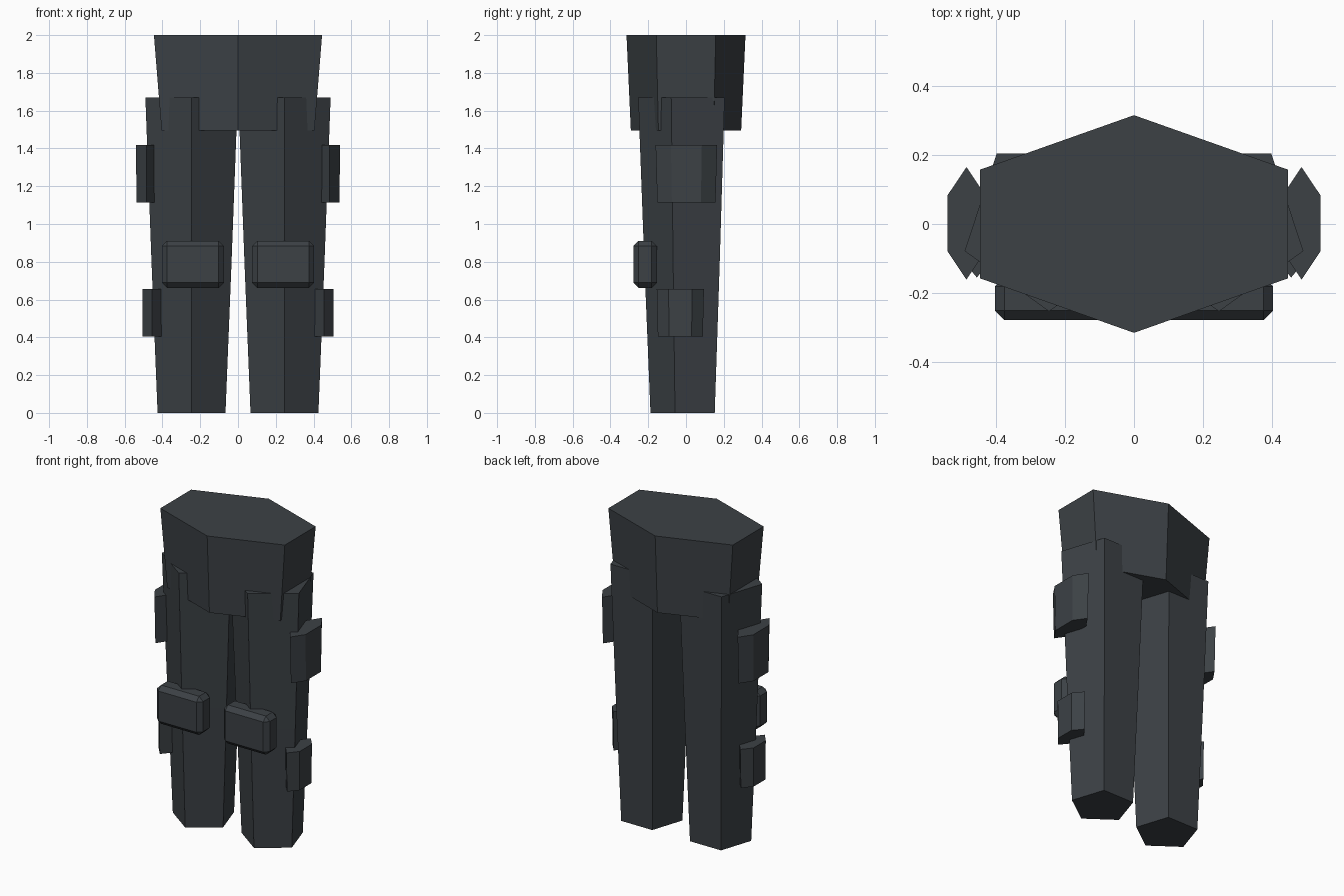
import bpy, bmesh, math

if "Cube" in bpy.data.objects:
    bpy.data.objects.remove(bpy.data.objects["Cube"])

mat = bpy.data.materials.new("dark_slate")
mat.diffuse_color = (0.045, 0.053, 0.060, 1)
mat.use_nodes = True
mat.node_tree.nodes["Principled BSDF"].inputs["Base Color"].default_value = mat.diffuse_color


def finish(name, bm):
    bmesh.ops.recalc_face_normals(bm, faces=bm.faces)
    me = bpy.data.meshes.new(name)
    bm.to_mesh(me)
    bm.free()
    me.materials.append(mat)
    ob = bpy.data.objects.new(name, me)
    bpy.context.collection.objects.link(ob)
    return ob


def prism(name, sides, cx, cy, levels):
    """Loft of polygons with one corner facing front; levels = (z, radius x, radius y)."""
    bm = bmesh.new()
    rings = []
    for z, rx, ry in levels:
        ring = []
        for i in range(sides):
            a = -math.pi / 2 + 2 * math.pi * i / sides
            ring.append(bm.verts.new((cx + rx * math.cos(a), cy + ry * math.sin(a), z)))
        rings.append(ring)
    for lo, hi in zip(rings, rings[1:]):
        for i in range(sides):
            j = (i + 1) % sides
            bm.faces.new((lo[i], lo[j], hi[j], hi[i]))
    bm.faces.new(rings[0])
    bm.faces.new(rings[-1])
    return finish(name, bm)


def chamfered_box(name, centre, size, width):
    bm = bmesh.new()
    bmesh.ops.create_cube(bm, size=1)
    for v in bm.verts:
        v.co = [c + s * k for c, s, k in zip(centre, size, v.co)]
    ob = finish(name, bm)
    mod = ob.modifiers.new("chamfer", 'BEVEL')
    mod.width = width
    mod.segments = 1
    return ob


# Hips: six-sided block, tapering down
prism("hips", 6, 0, 0, [(1.495, 0.467, 0.292), (2.0, 0.514, 0.315)])

for side, s in (("left", -1), ("right", 1)):
    # Five-sided leg, slightly narrower towards the ankle
    prism(side + "_leg", 5, s * 0.246, 0,
          [(0, 0.189, 0.188), (0.78, 0.222, 0.220), (1.67, 0.257, 0.253)])
    # Hip and shin pouches on the outside
    prism(side + "_thigh_pouch", 6, s * 0.485, 0.002,
          [(1.115, 0.061, 0.154), (1.417, 0.063, 0.163)])
    prism(side + "_shin_pouch", 6, s * 0.455, -0.03,
          [(0.405, 0.057, 0.119), (0.657, 0.059, 0.125)])
    # Knee pad on the front
    chamfered_box(side + "_knee_pad", (s * 0.239, -0.216, 0.786),
                  (0.328, 0.125, 0.25), 0.028)
